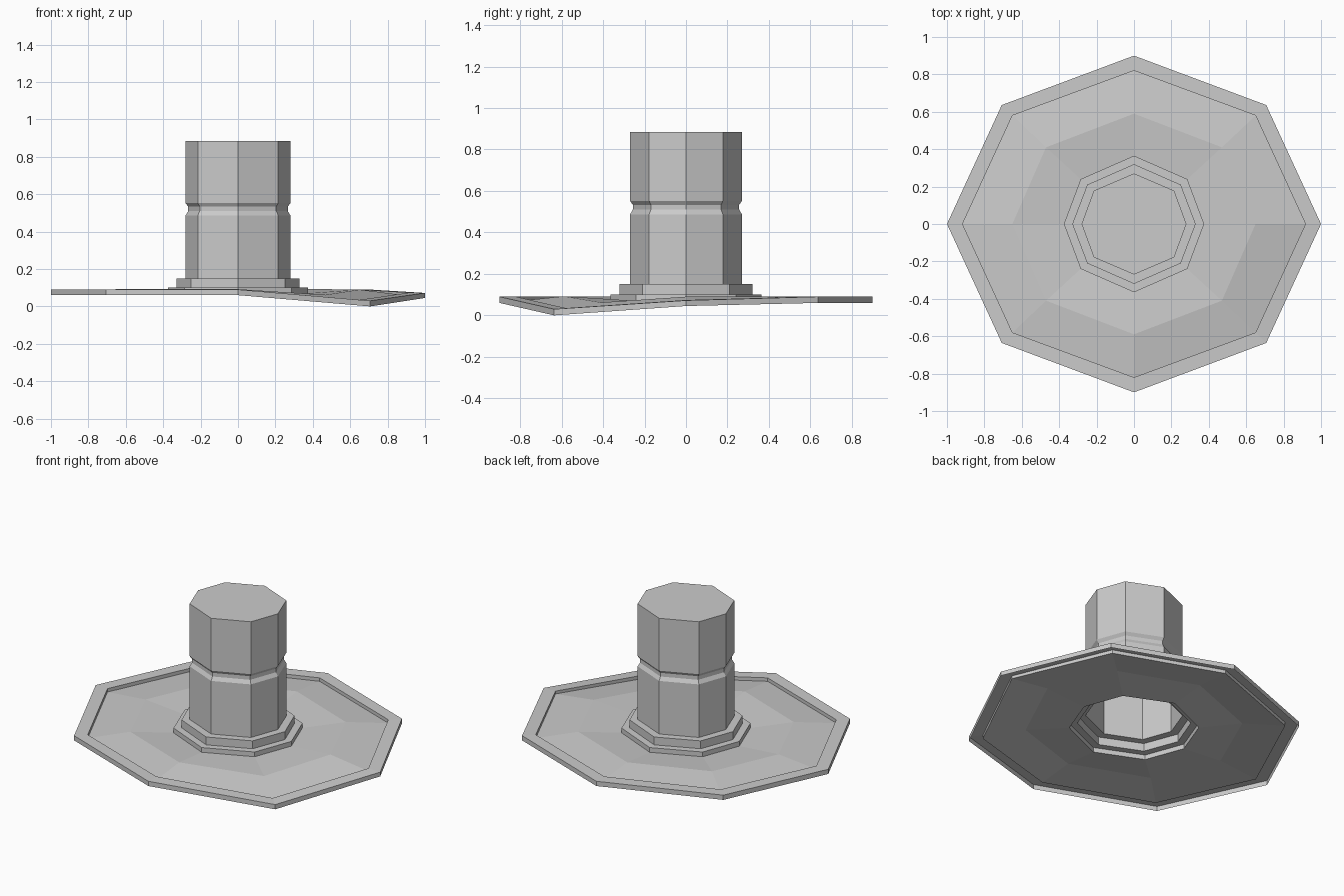
import bpy, bmesh

if "Cube" in bpy.data.objects:
    bpy.data.objects.remove(bpy.data.objects["Cube"])


def octagon(rx, ry, dx, dy, z):
    """Eight points, starting at +x: axis radii rx, ry and diagonal corner dx, dy."""
    return [(rx, 0, z), (dx, dy, z), (0, ry, z), (-dx, dy, z),
            (-rx, 0, z), (-dx, -dy, z), (0, -ry, z), (dx, -dy, z)]


def loft(name, rings, cap=False):
    """Open shell lofted through octagonal rings, listed from outside/bottom to top.
    Each ring is (octagon values, droop of the front-right corner, droop of +x corner)."""
    bm = bmesh.new()
    loops = []
    for values, droop, side_droop in rings:
        loop = [bm.verts.new(p) for p in octagon(*values)]
        loop[7].co.z -= droop
        loop[0].co.z -= side_droop
        loops.append(loop)
    for a, b in zip(loops, loops[1:]):
        for i in range(8):
            j = (i + 1) % 8
            bm.faces.new((a[i], a[j], b[j], b[i]))
    if cap:
        bm.faces.new(loops[-1])
    mesh = bpy.data.meshes.new(name)
    bm.to_mesh(mesh)
    bm.free()
    obj = bpy.data.objects.new(name, mesh)
    bpy.context.collection.objects.link(obj)
    return obj


OUTER = (1.0, 0.9, 0.707, 0.636)
RIM = (0.917, 0.82, 0.65, 0.58)
HUMP = (0.65, 0.59, 0.47, 0.41)
STEP_LOW = (0.375, 0.365, 0.285, 0.24)
STEP_HIGH = (0.33, 0.32, 0.25, 0.21)
CROWN = (0.28, 0.27, 0.215, 0.178)
GROOVE = tuple(r * 0.95 for r in CROWN)

# Brim: raised rim, gently humped surface, drooping at the front right
loft("brim", [
    ((*OUTER, 0.06), 0.06, 0.015),
    ((*OUTER, 0.09), 0.06, 0.018),
    ((*RIM, 0.09), 0.055, 0.016),
    ((*RIM, 0.068), 0.055, 0.012),
    ((*HUMP, 0.092), 0.03, 0.002),
    ((*STEP_LOW, 0.07), 0, 0),
])

# Stepped band where the crown meets the brim
loft("base_band", [
    ((*STEP_LOW, 0.07), 0, 0),
    ((*STEP_LOW, 0.10), 0, 0),
    ((*STEP_HIGH, 0.10), 0, 0),
    ((*STEP_HIGH, 0.15), 0, 0),
    ((*CROWN, 0.15), 0, 0),
])

# Crown: hollow octagonal column with a pinched groove and a flat top
loft("crown", [
    ((*CROWN, 0.15), 0, 0),
    ((*CROWN, 0.487), 0, 0),
    ((*GROOVE, 0.51), 0, 0),
    ((*GROOVE, 0.533), 0, 0),
    ((*CROWN, 0.552), 0, 0),
    ((*CROWN, 0.885), 0, 0),
], cap=True)
